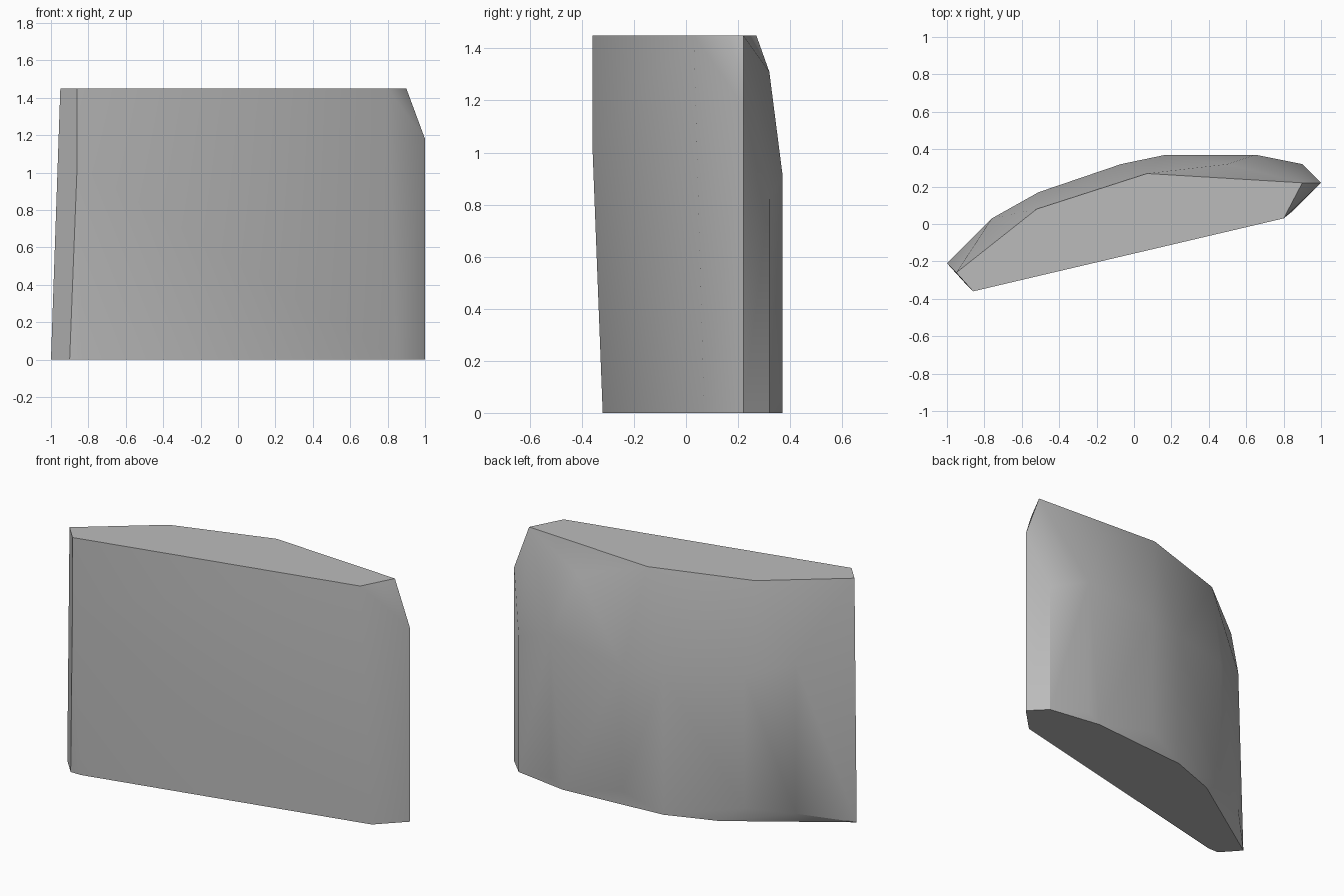
import bpy, bmesh, math

cube = bpy.data.objects.get("Cube")
if cube:
    bpy.data.objects.remove(cube, do_unlink=True)

# Plain grey stone
stone = bpy.data.materials.new("stone_grey")
stone.use_nodes = True
colour = (0.5, 0.5, 0.5, 1)
stone.diffuse_color = colour
stone.node_tree.nodes["Principled BSDF"].inputs["Base Color"].default_value = colour

HEIGHT = 1.45

# Flat base and top outlines of the slab
base = [(-1, -.21), (-.9, -.32), (-.83, -.32), (.85, .07), (1, .22),
        (.9, .32), (.57, .37), (-.07, .32), (-.37, .21)]
top = [(-.95, -.26), (-.86, -.36), (.8, .03), (.9, .22), (.07, .27), (-.52, .08)]

# Bulging corners that run part of the way up: x, y, low z, high z
ridges = [(-.76, .03, .08, .99), (-.51, .17, .1, .9), (-.07, .32, .05, .85),
          (.17, .37, .1, .85), (.65, .37, .05, .92), (.9, .32, 0, .82),
          (1, .22, 0, 1.18)]

points = [(x, y, 0) for x, y in base] + [(x, y, HEIGHT) for x, y in top]
points += [(x, y, z) for x, y, low, high in ridges for z in (low, high)]
points += [(-.86, -.36, 1.04), (.5, .32, 1.31)]   # front corner, rear shoulder

# Wrap the corners in a chipped convex block
bm = bmesh.new()
for p in points:
    bm.verts.new(p)
bmesh.ops.remove_doubles(bm, verts=bm.verts, dist=0.001)
hull = bmesh.ops.convex_hull(bm, input=bm.verts)
loose = [v for v in bm.verts if not v.link_faces]
bmesh.ops.delete(bm, geom=loose, context='VERTS')
bmesh.ops.dissolve_limit(bm, angle_limit=math.radians(1), verts=bm.verts, edges=bm.edges)
bmesh.ops.recalc_face_normals(bm, faces=bm.faces)

mesh = bpy.data.meshes.new("stone_slab")
bm.to_mesh(mesh)
bm.free()
mesh.materials.append(stone)
slab = bpy.data.objects.new("stone_slab", mesh)
bpy.context.collection.objects.link(slab)

# Smooth rounded back, crisp rims
bpy.context.view_layer.objects.active = slab
slab.select_set(True)
bpy.ops.object.shade_smooth_by_angle(angle=math.radians(31))
